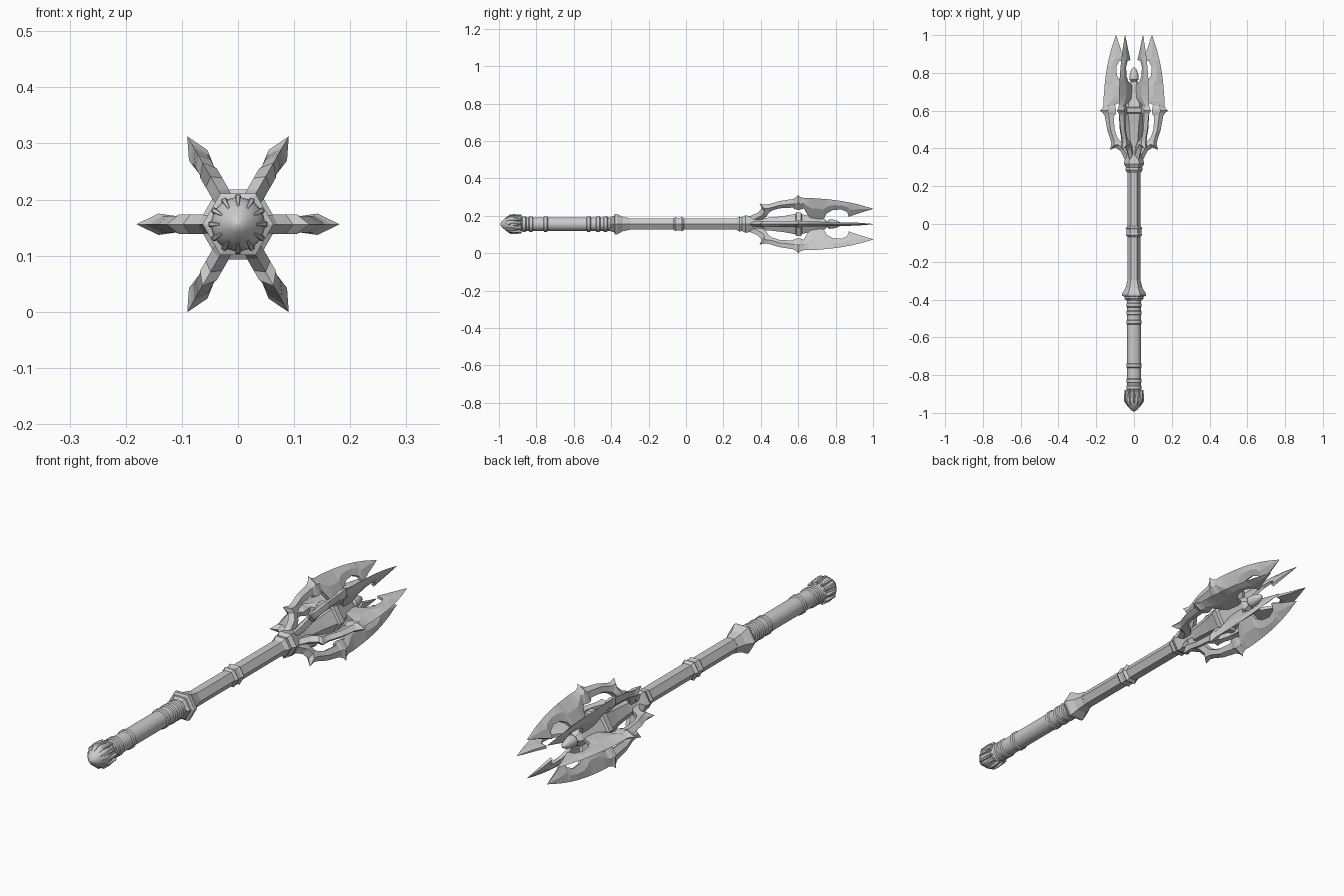
import bpy, bmesh
from math import sin, cos, pi, radians

AXIS_Z = 0.156  # height of the weapon's long axis (runs along y)


def finish(name, bm, smooth=False):
    bmesh.ops.recalc_face_normals(bm, faces=bm.faces)
    me = bpy.data.meshes.new(name)
    bm.to_mesh(me)
    bm.free()
    ob = bpy.data.objects.new(name, me)
    bpy.context.collection.objects.link(ob)
    if smooth:
        bpy.ops.object.select_all(action='DESELECT')
        bpy.context.view_layer.objects.active = ob
        ob.select_set(True)
        bpy.ops.object.shade_smooth_by_angle(angle=radians(35))
    return ob


def polar(r, y, t, a):
    """Point at radius r, tangential offset t, along direction a round the axis."""
    return (r * cos(a) - t * sin(a), y, AXIS_Z + r * sin(a) + t * cos(a))


def skin(bm, rings):
    """Bridge closed rings of points and cap both ends."""
    vs = [[bm.verts.new(p) for p in ring] for ring in rings]
    n = len(vs[0])
    for a, b in zip(vs, vs[1:]):
        for i in range(n):
            j = (i + 1) % n
            bm.faces.new((a[i], a[j], b[j], b[i]))
    bm.faces.new(vs[0])
    bm.faces.new(vs[-1])


def lathe(name, profile, sides, smooth=False):
    bm = bmesh.new()
    skin(bm, [[polar(r, y, 0, 2 * pi * i / sides) for i in range(sides)] for y, r in profile])
    return finish(name, bm, smooth)


def blade(name, stations, a):
    """Each station: outer y, outer r, inner y, inner r, half thickness."""
    bm = bmesh.new()
    rings = []
    for yo, ro, yi, ri, t in stations:
        k = 0.45
        ym, rm = yo + (yi - yo) * k, ro + (ri - ro) * k
        rings.append([polar(ro, yo, 0, a), polar(rm, ym, t, a), polar(ri, yi, t * 0.65, a),
                      polar(ri, yi, -t * 0.65, a), polar(rm, ym, -t, a)])
    skin(bm, rings)
    return finish(name, bm)


# Hexagonal shaft with collars
lathe("shaft", [(-0.40, .034), (0.45, .034)], 6)
lathe("middle_collar", [(-.068, .034), (-.058, .043), (-.048, .039), (-.03, .039),
                        (-.022, .045), (-.010, .034)], 6)
lathe("grip_collar", [(-.405, .040), (-.395, .050), (-.385, .050), (-.38, .063), (-.368, .063),
                      (-.34, .045), (-.30, .035)], 6)
lathe("head_collar", [(.27, .034), (.285, .046), (.30, .043), (.318, .054), (.335, .050),
                      (.37, .040), (.46, .036)], 6)

# Round grip with raised bands
grip = [(-.90, .036)]
for y in (-.865, -.83, -.75, -.52, -.47, -.43):
    grip += [(y - .012, .0365), (y - .008, .041), (y + .008, .041), (y + .012, .0365)]
lathe("grip", grip + [(-.395, .036)], 32, True)

# Pommel with a ring of ribs
lathe("pommel", [(-.993, .003), (-.985, .016), (-.965, .033), (-.945, .046), (-.93, .048),
                 (-.91, .045), (-.895, .040), (-.885, .042), (-.875, .036)], 36, True)
bm = bmesh.new()
for i in range(12):
    a = 2 * pi * i / 12
    skin(bm, [[polar(r0 + dr, y, t, a) for dr, t in ((0, -w), (h, -w * .5), (h, w * .5), (0, w))]
              for y, r0, h, w in ((-.965, .030, .004, .003), (-.94, .042, .010, .007),
                                  (-.915, .042, .011, .008), (-.88, .038, .012, .005))])
finish("pommel_ribs", bm)

# Flared hub and rounded finial between the blades
lathe("hub", [(.40, .036), (.45, .040), (.52, .049), (.585, .063), (.59, .072), (.615, .072),
              (.62, .060), (.68, .047), (.74, .034), (.755, .018)], 6)
lathe("finial", [(.73, .020), (.755, .015), (.765, .025), (.785, .024), (.81, .017),
                 (.825, .009), (.832, .001)], 24, True)

# Six blades: notched tip, open arm and hooked root
BLADE = [(1.0, .096, .998, .093, .001), (.93, .119, .925, .070, .007), (.885, .131, .87, .048, .009),
         (.872, .134, .862, .078, .009), (.835, .142, .83, .094, .009), (.79, .149, .785, .090, .010),
         (.76, .153, .752, .070, .011), (.74, .155, .735, .035, .012), (.68, .160, .67, .035, .014),
         (.655, .161, .648, .065, .014), (.63, .161, .63, .102, .014), (.60, .160, .60, .109, .015),
         (.50, .142, .50, .103, .015), (.44, .122, .462, .090, .015)]
ROOT = [(.455, .126, .48, .098, .014), (.425, .120, .462, .090, .016), (.393, .127, .447, .080, .017),
        (.405, .098, .44, .070, .017), (.385, .070, .43, .052, .017), (.335, .046, .40, .025, .014)]
SPIKE = [(.632, .160, .628, .100, .012), (.610, .168, .612, .096, .018), (.600, .181, .600, .094, .019),
         (.590, .166, .590, .096, .018), (.572, .155, .575, .100, .012)]
for i in range(6):
    a = i * pi / 3
    blade(f"blade_{i + 1}", BLADE, a)
    blade(f"blade_root_{i + 1}", ROOT, a)
    blade(f"blade_spike_{i + 1}", SPIKE, a)
